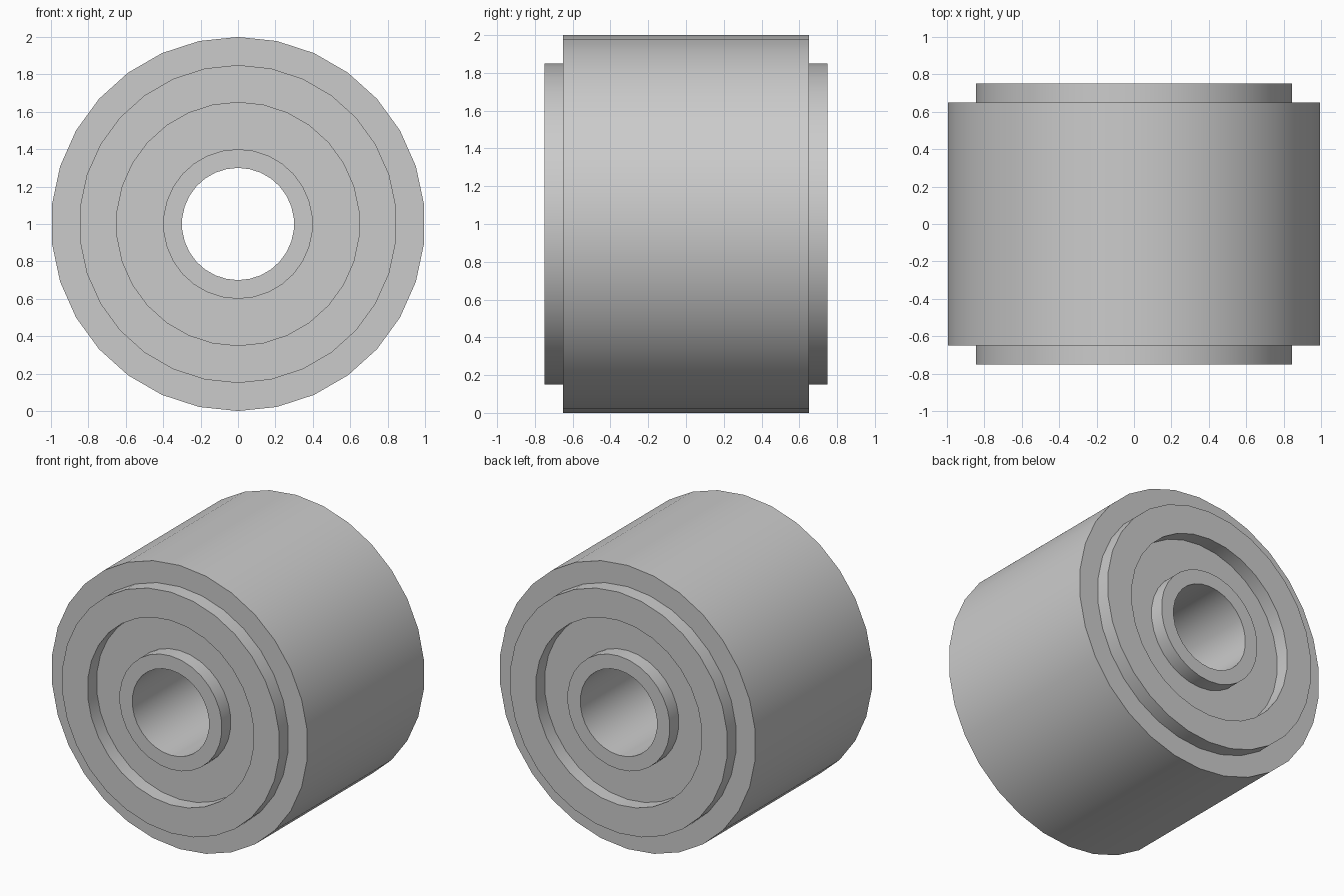
import bpy
import bmesh
from math import tau, sin, cos, radians

cube = bpy.data.objects.get("Cube")
if cube:
    bpy.data.objects.remove(cube, do_unlink=True)

SEGMENTS = 30
CENTRE_Z = 1.0
FACE_Y = 0.65   # drum end face and groove floor
LIP_Y = 0.75    # raised rim and hub collar

# Single flat grey
grey = bpy.data.materials.new("plain_grey")
grey.use_nodes = True
colour = (0.6, 0.6, 0.6, 1.0)
grey.diffuse_color = colour
grey.node_tree.nodes["Principled BSDF"].inputs["Base Color"].default_value = colour

# Half section from bore to tread (radius, y), mirrored for the other end
half = [(0.30, LIP_Y), (0.40, LIP_Y), (0.40, FACE_Y), (0.65, FACE_Y),
        (0.65, LIP_Y), (0.85, LIP_Y), (0.85, FACE_Y), (1.00, FACE_Y)]
section = half + [(r, -y) for r, y in reversed(half)]

# Closed section revolved around the y axis
bm = bmesh.new()
rings = []
for i in range(SEGMENTS):
    a = tau * i / SEGMENTS
    rings.append([bm.verts.new((r * sin(a), y, CENTRE_Z + r * cos(a)))
                  for r, y in section])
for i in range(SEGMENTS):
    here, there = rings[i], rings[(i + 1) % SEGMENTS]
    for j in range(len(section)):
        k = (j + 1) % len(section)
        bm.faces.new((here[j], here[k], there[k], there[j]))
bmesh.ops.recalc_face_normals(bm, faces=bm.faces)

mesh = bpy.data.meshes.new("roller_wheel")
bm.to_mesh(mesh)
bm.free()
mesh.materials.append(grey)
wheel = bpy.data.objects.new("roller_wheel", mesh)
bpy.context.collection.objects.link(wheel)

# Smooth round walls, crisp rims
bpy.ops.object.select_all(action="DESELECT")
wheel.select_set(True)
bpy.context.view_layer.objects.active = wheel
bpy.ops.object.shade_smooth_by_angle(angle=radians(30))
